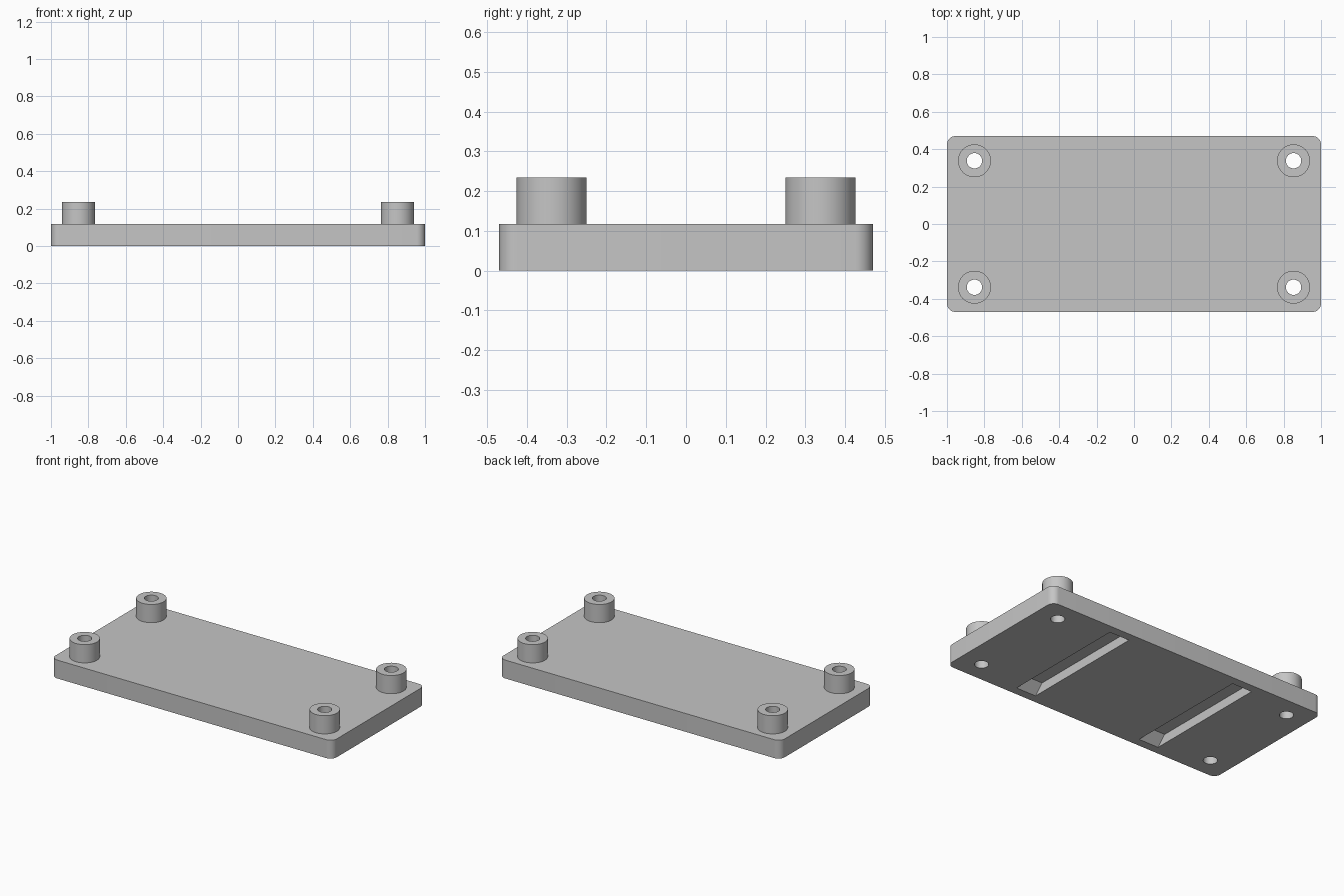
import bpy, bmesh
from math import radians

if "Cube" in bpy.data.objects:
    bpy.data.objects.remove(bpy.data.objects["Cube"])

HALF_X, HALF_Y, THICK = 1.0, 0.47, 0.118
CORNER_R = 0.045
BOSS_X, BOSS_Y, BOSS_R, BOSS_TOP = 0.853, 0.338, 0.088, 0.235
HOLE_R = 0.041
SLOT_X, SLOT_W, SLOT_LEN, SLOT_DEPTH = 0.457, 0.141, 0.83, 0.059

grey = bpy.data.materials.new("plain grey")
grey.use_nodes = True
colour = (0.56, 0.56, 0.56, 1)
grey.diffuse_color = colour
grey.node_tree.nodes["Principled BSDF"].inputs["Base Color"].default_value = colour


def make_object(name, bm):
    bmesh.ops.recalc_face_normals(bm, faces=bm.faces)
    mesh = bpy.data.meshes.new(name)
    bm.to_mesh(mesh)
    bm.free()
    mesh.materials.append(grey)
    obj = bpy.data.objects.new(name, mesh)
    bpy.context.collection.objects.link(obj)
    return obj


def box(name, size, z0):
    bm = bmesh.new()
    bmesh.ops.create_cube(bm, size=1)
    for v in bm.verts:
        v.co.x *= size[0]
        v.co.y *= size[1]
        v.co.z = z0 + (v.co.z + 0.5) * size[2]
    return make_object(name, bm)


def cylinder(name, x, y, radius, z0, z1):
    bm = bmesh.new()
    bmesh.ops.create_cone(bm, cap_ends=True, segments=64, radius1=radius,
                          radius2=radius, depth=z1 - z0)
    bmesh.ops.translate(bm, verts=bm.verts, vec=(x, y, (z0 + z1) / 2))
    return make_object(name, bm)


def apply_modifiers(obj):
    bpy.ops.object.select_all(action="DESELECT")
    obj.select_set(True)
    bpy.context.view_layer.objects.active = obj
    for mod in list(obj.modifiers):
        bpy.ops.object.modifier_apply(modifier=mod.name)
    bpy.ops.object.shade_smooth_by_angle(angle=radians(30))


def cut(obj, cutter):
    mod = obj.modifiers.new("cut", "BOOLEAN")
    mod.operation = "DIFFERENCE"
    mod.solver = "EXACT"
    mod.object = cutter


# Plate with rounded vertical corners
plate = box("base_plate", (2 * HALF_X, 2 * HALF_Y, THICK), 0)
bm = bmesh.new()
bm.from_mesh(plate.data)
uprights = [e for e in bm.edges
            if abs(e.verts[0].co.z - e.verts[1].co.z) > THICK / 2]
bmesh.ops.bevel(bm, geom=uprights, offset=CORNER_R, segments=10,
                profile=0.5, affect="EDGES")
bm.to_mesh(plate.data)
bm.free()

cutters = []

# Corner bosses and the screw holes that run through them and the plate
bosses = []
for sx, side in ((-1, "right"), (1, "left")):
    for sy, end in ((-1, "front"), (1, "back")):
        x, y = sx * BOSS_X, sy * BOSS_Y
        boss = cylinder(f"{end}_{side}_boss", x, y, BOSS_R, THICK, BOSS_TOP)
        hole = cylinder("hole_cutter", x, y, HOLE_R, -0.1, BOSS_TOP + 0.1)
        cut(boss, hole)
        cut(plate, hole)
        bosses.append(boss)
        cutters.append(hole)

# Underside slots with upright sides and ends sloping inward at 45 degrees
OVER = 0.02
for sx in (-1, 1):
    slot = box("slot_cutter", (SLOT_W, SLOT_LEN, SLOT_DEPTH + OVER), -OVER)
    for v in slot.data.vertices:
        v.co.x += sx * SLOT_X
        v.co.y -= v.co.z if v.co.y > 0 else -v.co.z
    cut(plate, slot)
    cutters.append(slot)

for obj in [plate] + bosses:
    apply_modifiers(obj)
for cutter in cutters:
    cutter.hide_render = True
    bpy.data.objects.remove(cutter)
